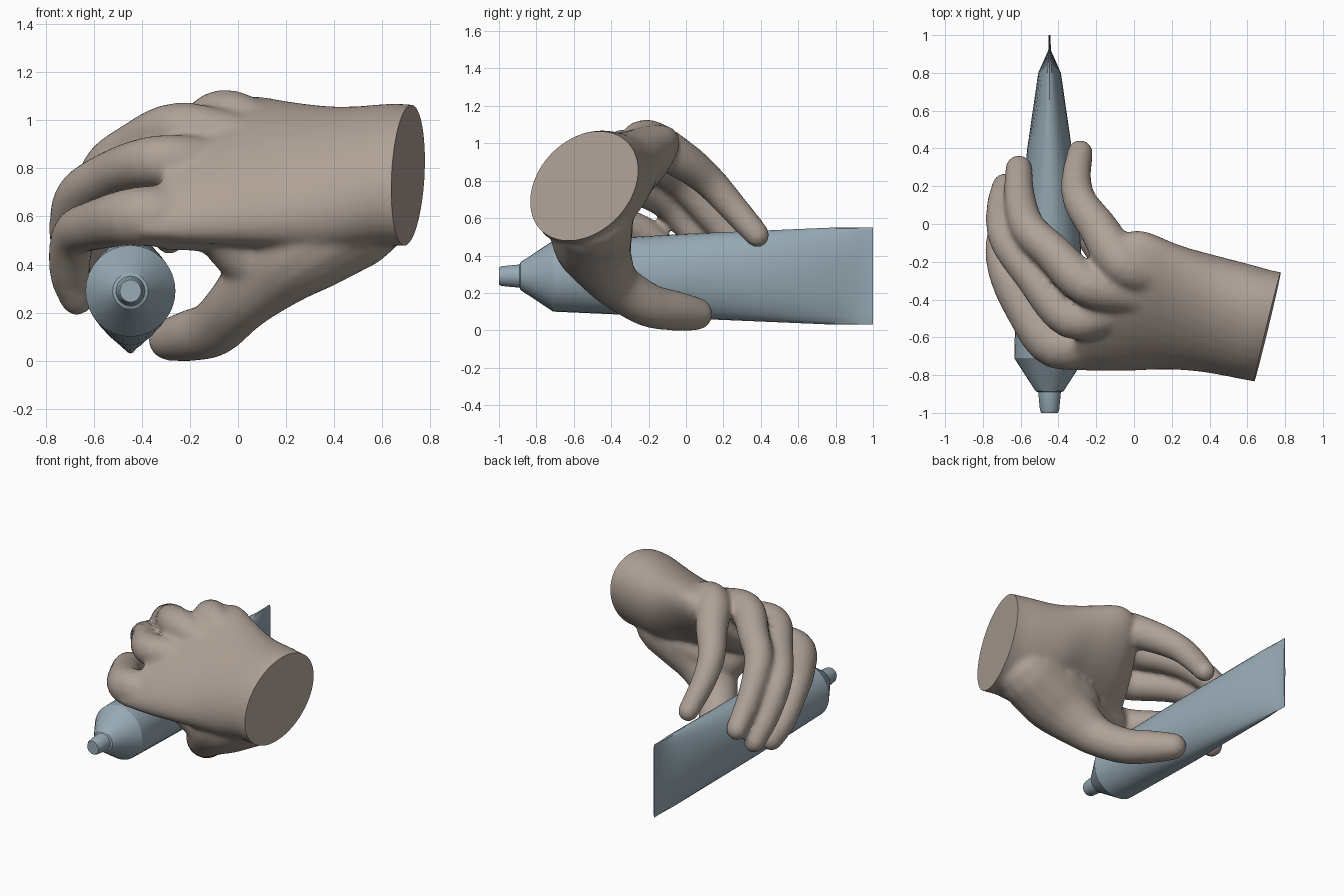
import bpy, bmesh, math
from mathutils import Vector

if "Cube" in bpy.data.objects:
    bpy.data.objects.remove(bpy.data.objects["Cube"])


def loft(bm, rings):
    """Skin a list of equal-length point rings and cap both ends."""
    rows = [[bm.verts.new(p) for p in ring] for ring in rings]
    n = len(rows[0])
    for r0, r1 in zip(rows, rows[1:]):
        for i in range(n):
            bm.faces.new((r0[i], r0[(i + 1) % n], r1[(i + 1) % n], r1[i]))
    bm.faces.new(rows[0])
    bm.faces.new(rows[-1])


def spline(pts, steps=5):
    """Catmull-Rom through points of any dimension."""
    pts = [Vector(p) for p in pts]
    ext = [pts[0] * 2 - pts[1]] + pts + [pts[-1] * 2 - pts[-2]]
    out = []
    for a, b, c, d in zip(ext, ext[1:], ext[2:], ext[3:]):
        for s in range(steps):
            t = s / steps
            out.append(0.5 * (2 * b + (c - a) * t + (2 * a - 5 * b + 4 * c - d) * t * t
                              + (3 * b - a - 3 * c + d) * t ** 3))
    return out + [pts[-1]]


def digit(bm, pts, n=16):
    """Round-ended limb along points (x, y, z, radius)."""
    path = spline(pts)
    cen = [p.to_3d() for p in path]
    rad = [p[3] for p in path]
    # rounded ends
    d0, d1 = (cen[0] - cen[1]).normalized(), (cen[-1] - cen[-2]).normalized()
    angs = [math.radians(a) for a in (25, 50, 70, 84)]
    head = [(cen[0] + d0 * rad[0] * math.sin(a), rad[0] * math.cos(a)) for a in reversed(angs)]
    tail = [(cen[-1] + d1 * rad[-1] * math.sin(a), rad[-1] * math.cos(a)) for a in angs]
    allp = head + list(zip(cen, rad)) + tail
    rings, side = [], Vector((0, 0.6, 0.8))
    for i, (c, r) in enumerate(allp):
        d = (allp[min(i + 1, len(allp) - 1)][0] - allp[max(i - 1, 0)][0]).normalized()
        u = (side - d * side.dot(d)).normalized()
        v = d.cross(u)
        side = u
        rings.append([c + (u * math.cos(2 * math.pi * k / n) + v * math.sin(2 * math.pi * k / n)) * r
                      for k in range(n)])
    loft(bm, rings)


def finish(bm, name, color):
    bmesh.ops.recalc_face_normals(bm, faces=bm.faces)
    me = bpy.data.meshes.new(name)
    bm.to_mesh(me)
    bm.free()
    ob = bpy.data.objects.new(name, me)
    bpy.context.collection.objects.link(ob)
    mat = bpy.data.materials.new(name + "_colour")
    mat.diffuse_color = color
    mat.use_nodes = True
    mat.node_tree.nodes["Principled BSDF"].inputs["Base Color"].default_value = mat.diffuse_color
    me.materials.append(mat)
    bpy.ops.object.select_all(action='DESELECT')
    bpy.context.view_layer.objects.active = ob
    ob.select_set(True)
    return ob


# squeezable tube: round nozzle end flattening to a crimped tail
bm = bmesh.new()
sections = [(-1.0, .044, .046), (-.985, .051, .053), (-.89, .060, .062), (-.885, .074, .074),
            (-.71, .187, .19), (-.3, .177, .208), (0, .158, .226), (.4, .118, .243),
            (.8, .06, .26), (.92, .007, .26), (1.0, .005, .26)]
N = 32
loft(bm, [[(-.447 + rx * math.cos(2 * math.pi * k / N), y, .29 + rz * math.sin(2 * math.pi * k / N))
           for k in range(N)] for y, rx, rz in sections])
finish(bm, "tube", (.31, .40, .46, 1))
bpy.ops.object.shade_smooth_by_angle(angle=math.radians(25))

# palm and wrist: tilted ellipses (x, y, z, half width, half thickness, angle, slant)
bm = bmesh.new()
palm = [(.90, -.57, .77, .33, .25, 45, .2), (.71, -.545, .77, .33, .25, 45, .2),
        (.6, -.52, .77, .335, .26, 45, .15), (.4, -.475, .75, .36, .245, 44, .1),
        (.2, -.44, .77, .40, .205, 41, .1), (.02, -.41, .79, .445, .185, 38, .12),
        (-.12, -.41, .785, .445, .165, 37, .22), (-.26, -.44, .775, .41, .12, 38, .33)]
rings = []
for x, y, z, a, b, ang, k in spline(palm, 3):
    c, s = math.cos(math.radians(ang)), math.sin(math.radians(ang))
    ring = []
    for i in range(32):
        w, t = a * math.cos(math.pi * i / 16), b * math.sin(math.pi * i / 16)
        ring.append((x + k * w, y + w * c - t * s, z + w * s + t * c))
    rings.append(ring)
loft(bm, rings)

# four fingers
digit(bm, [(-.15, -.57, .60, .13), (-.41, -.645, .60, .125), (-.59, -.43, .565, .105),
           (-.68, -.24, .52, .096), (-.70, -.09, .37, .085), (-.67, -.01, .262, .074)])
digit(bm, [(-.1, -.45, .81, .12), (-.34, -.50, .83, .108), (-.54, -.27, .77, .098),
           (-.675, -.08, .67, .093), (-.70, .08, .48, .083), (-.68, .2, .33, .073)])
digit(bm, [(0, -.36, .91, .12), (-.25, -.32, .96, .115), (-.43, -.15, .89, .102),
           (-.56, -.02, .79, .095), (-.605, .14, .61, .083), (-.61, .295, .435, .073)])
digit(bm, [(.14, -.29, .93, .11), (-.06, -.21, 1.01, .12), (-.19, -.02, .91, .105),
           (-.285, .12, .80, .09), (-.305, .24, .67, .08), (-.285, .38, .51, .069)])
# thumb and the webs between thumb, palm and first finger
digit(bm, [(.48, -.5, .60, .22), (.25, -.5, .475, .215), (.1, -.44, .34, .165),
           (0, -.36, .235, .13), (-.1, -.2, .135, .118), (-.2, -.06, .105, .108),
           (-.285, .055, .088, .090)])
digit(bm, [(.3, -.47, .55, .19), (.1, -.48, .50, .17), (.02, -.5, .46, .13)])
digit(bm, [(.12, -.5, .40, .13), (.03, -.50, .45, .13), (-.1, -.55, .56, .12), (-.3, -.61, .58, .12)])

hand = finish(bm, "hand", (.43, .36, .31, 1))
# fuse everything into one skin
mod = hand.modifiers.new("fuse", 'REMESH')
mod.mode = 'VOXEL'
mod.voxel_size = .016
bpy.ops.object.modifier_apply(modifier=mod.name)
mod = hand.modifiers.new("soften", 'SMOOTH')
mod.factor = .5
mod.iterations = 12
bpy.ops.object.modifier_apply(modifier=mod.name)

# flat cut at the wrist
bm = bmesh.new()
bm.from_mesh(hand.data)
bmesh.ops.bisect_plane(bm, geom=bm.verts[:] + bm.edges[:] + bm.faces[:], dist=1e-5,
                       plane_co=(.708, -.54, .77), plane_no=(.97, -.24, .02), clear_outer=True)
edges = [e for e in bm.edges if e.is_boundary]
bmesh.ops.contextual_create(bm, geom=edges)
bmesh.ops.recalc_face_normals(bm, faces=bm.faces)
bm.to_mesh(hand.data)
bm.free()
bpy.ops.object.shade_smooth_by_angle(angle=math.radians(40))
